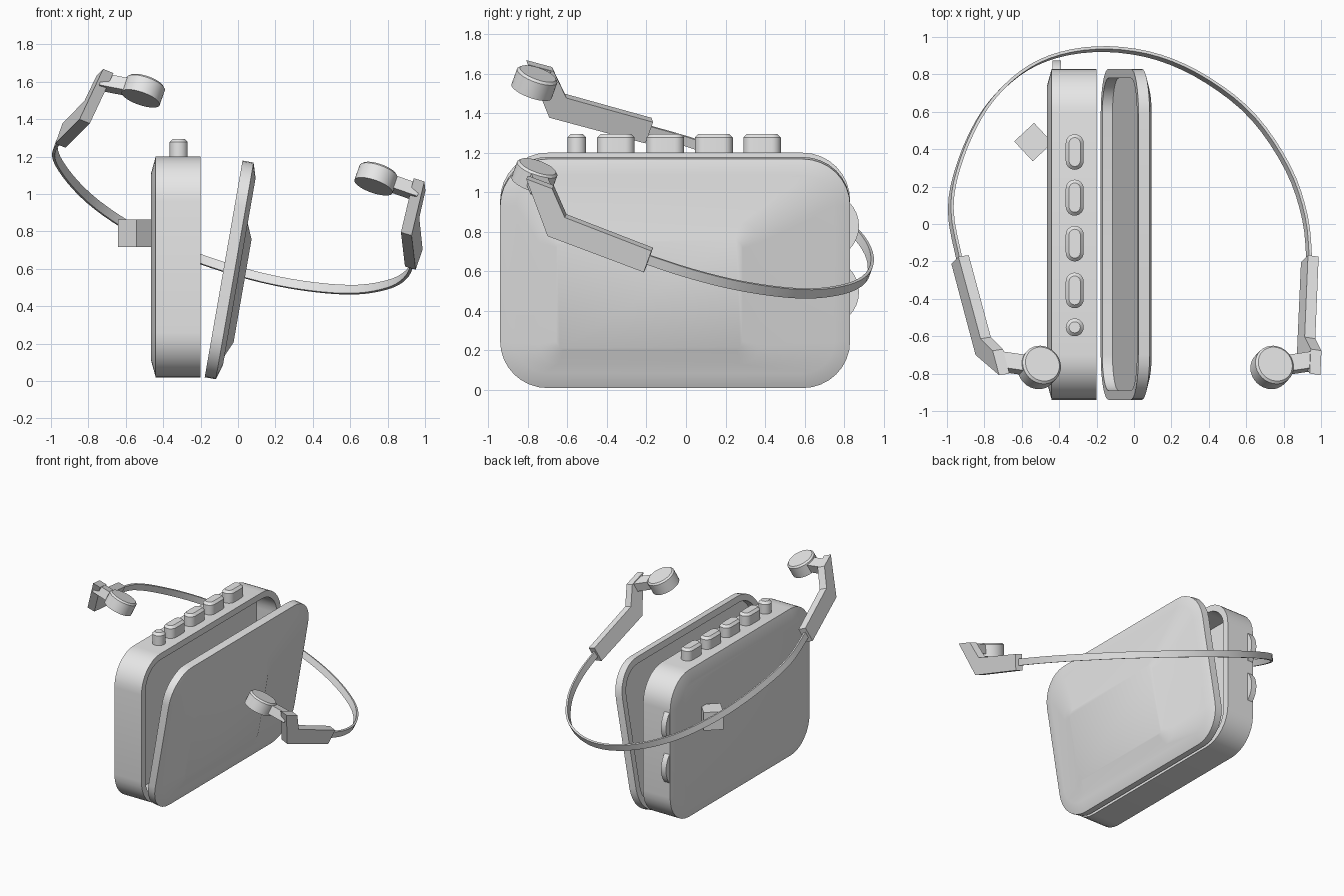
import bpy, bmesh, math
from mathutils import Vector, Matrix

if "Cube" in bpy.data.objects:
    bpy.data.objects.remove(bpy.data.objects["Cube"])

grey = bpy.data.materials.new("grey plastic")
grey.diffuse_color = (0.8, 0.8, 0.8, 1)
grey.use_nodes = True
grey.node_tree.nodes["Principled BSDF"].inputs["Base Color"].default_value = grey.diffuse_color


def finish(name, bm):
    bmesh.ops.recalc_face_normals(bm, faces=bm.faces)
    me = bpy.data.meshes.new(name)
    bm.to_mesh(me)
    bm.free()
    me.materials.append(grey)
    ob = bpy.data.objects.new(name, me)
    bpy.context.collection.objects.link(ob)
    return ob


def rounded(a, b, r, seg):
    """Rounded rectangle with half sizes a, b as 2D points."""
    pts = []
    for k, (sx, sy) in enumerate(((1, 1), (-1, 1), (-1, -1), (1, -1))):
        for i in range(seg + 1):
            t = math.pi / 2 * (k + i / seg)
            pts.append((sx * (a - r) + r * math.cos(t), sy * (b - r) + r * math.sin(t)))
    return pts


def loft(name, rings):
    """Skin equal-length closed rings of points and cap both ends."""
    bm = bmesh.new()
    vs = [[bm.verts.new(p) for p in ring] for ring in rings]
    n = len(vs[0])
    for r0, r1 in zip(vs, vs[1:]):
        for i in range(n):
            bm.faces.new((r0[i], r0[(i + 1) % n], r1[(i + 1) % n], r1[i]))
    bm.faces.new(vs[0])
    bm.faces.new(vs[-1])
    bmesh.ops.remove_doubles(bm, verts=bm.verts, dist=1e-5)
    return finish(name, bm)


def shell_ring(x, inset, hy, hz, cy, cz, r=0.24):
    return [(x, cy + p, cz + q) for p, q in
            rounded(hy - inset, hz - inset, max(r - inset, 0.02), 8)]


# Player body: open tray facing +x
body = [(-0.465, 0.09), (-0.44, 0), (-0.2, 0), (-0.2, 0.05), (-0.38, 0.05)]
loft("player_body", [shell_ring(x, i, 0.885, 0.59, -0.055, 0.61) for x, i in body])

# Open lid: shallow tray with a raised window area, hinged at the bottom
lid_rings = [shell_ring(x, i, 0.885, 0.588, -0.055, 0.588)
             for x, i in ((0.055, 0.05), (0, 0.05), (0, 0), (0.06, 0), (0.085, 0.08))]
lid_rings.append(shell_ring(0.085, 0, 0.56, 0.36, -0.185, 0.49, 0.1))
lid_rings.append(shell_ring(0.12, 0, 0.47, 0.28, -0.185, 0.49, 0.04))
lid = loft("lid", lid_rings)
lid.data.transform(Matrix.Translation((-0.178, 0, 0.02)) @ Matrix.Rotation(math.radians(9.9), 4, 'Y'))

# Top buttons: four long, one round
for k, (y0, y1) in enumerate(((0.29, 0.48), (0.045, 0.237), (-0.2, -0.01), (-0.45, -0.26), (-0.6, -0.505))):
    hy = (y1 - y0) / 2
    rings = []
    for z, i in ((1.18, 0), (1.277, 0), (1.295, 0.018)):
        rings.append([(-0.317 + p, (y0 + y1) / 2 + q, z)
                      for p, q in rounded(0.048 - i, hy - i, 0.0475 - i, 6)])
    loft("button_%d" % (k + 1), rings)

# Thumb wheels on the rear edge
for k, z in enumerate((0.83, 0.495)):
    rings = [[(x, 0.705 + 0.17 * math.cos(t * math.pi / 16), z + 0.17 * math.sin(t * math.pi / 16))
              for t in range(32)] for x in (-0.435, -0.39)]
    loft("thumb_wheel_%d" % (k + 1), rings)

# Plug block on the left side
bm = bmesh.new()
bmesh.ops.create_cube(bm, size=0.145, matrix=Matrix.Translation((-0.538, 0.438, 0.79))
                      @ Matrix.Rotation(math.radians(43), 4, 'Z'))
finish("plug_block", bm)

# Headphones lie in one tilted plane with normal N
N = Vector((0.35, 0.36, 1)).normalized()


def on_plane(x, y):
    return Vector((x, y, 0.918 - 0.35 * x - 0.36 * y))


# Headband: thin ribbon along a smooth arc
plan = [(-0.925, -0.23), (-0.98, 0.08), (-0.925, 0.35), (-0.795, 0.615), (-0.61, 0.805), (-0.4, 0.905),
        (-0.14, 0.935), (0.136, 0.89), (0.40, 0.765), (0.64, 0.57), (0.825, 0.295), (0.915, 0.03), (0.94, -0.23)]
P = [on_plane(*p) for p in plan]
P = [2 * P[0] - P[1]] + P + [2 * P[-1] - P[-2]]
path = []
for i in range(1, len(P) - 2):
    for j in range(4):
        t = j / 4
        a, b, c, d = P[i - 1:i + 3]
        path.append(0.5 * (2 * b + (c - a) * t + (2 * a - 5 * b + 4 * c - d) * t * t
                           + (3 * b - a - 3 * c + d) * t ** 3))
path.append(P[-2])
rings = []
for i, p in enumerate(path):
    tan = path[min(i + 1, len(path) - 1)] - path[max(i - 1, 0)]
    side = tan.cross(N).normalized() * 0.008
    up = N * 0.025
    rings.append([p + side + up, p - side + up, p - side - up, p + side - up])
loft("headband", rings)

# Arms, connectors and ear pads
profile = [(0, 0.06), (0.47, 0.065), (0.58, 0.185), (0.72, 0.185), (0.52, -0.06), (0, -0.06)]
for side, start, elbow, ear in (("left", (-0.93, -0.19), (-0.80, -0.68), (-0.505, -0.765, 1.555)),
                                ("right", (0.94, -0.19), (0.92, -0.64), (0.74, -0.765, 1.085))):
    S = on_plane(*start)
    D = (on_plane(*elbow) - S).normalized()
    W = D.cross(N)
    loft(side + "_arm", [[S + D * s + N * h + W * w for s, h in profile] for w in (-0.03, 0.03)])
    E = Vector(ear)
    A = S + D * 0.63 + N * 0.145
    U = (E - A).normalized()
    V = N.cross(U).normalized()
    loft(side + "_connector", [[c + V * a + N * b for a, b in
                                ((0.045, 0.035), (-0.045, 0.035), (-0.045, -0.035), (0.045, -0.035))]
                               for c in (A, E - U * 0.06)])
    X = N.orthogonal().normalized()
    Y = N.cross(X)
    rings = []
    for h, r in ((-0.05, 0.108), (0.038, 0.108), (0.05, 0.096)):
        rings.append([E + N * h + (X * math.cos(k * math.pi / 16) + Y * math.sin(k * math.pi / 16)) * r
                      for k in range(32)])
    loft(side + "_ear_pad", rings)

# Smooth rounded surfaces, keep hard edges
bpy.ops.object.select_all(action='SELECT')
bpy.context.view_layer.objects.active = lid
bpy.ops.object.shade_smooth_by_angle(angle=math.radians(30))
